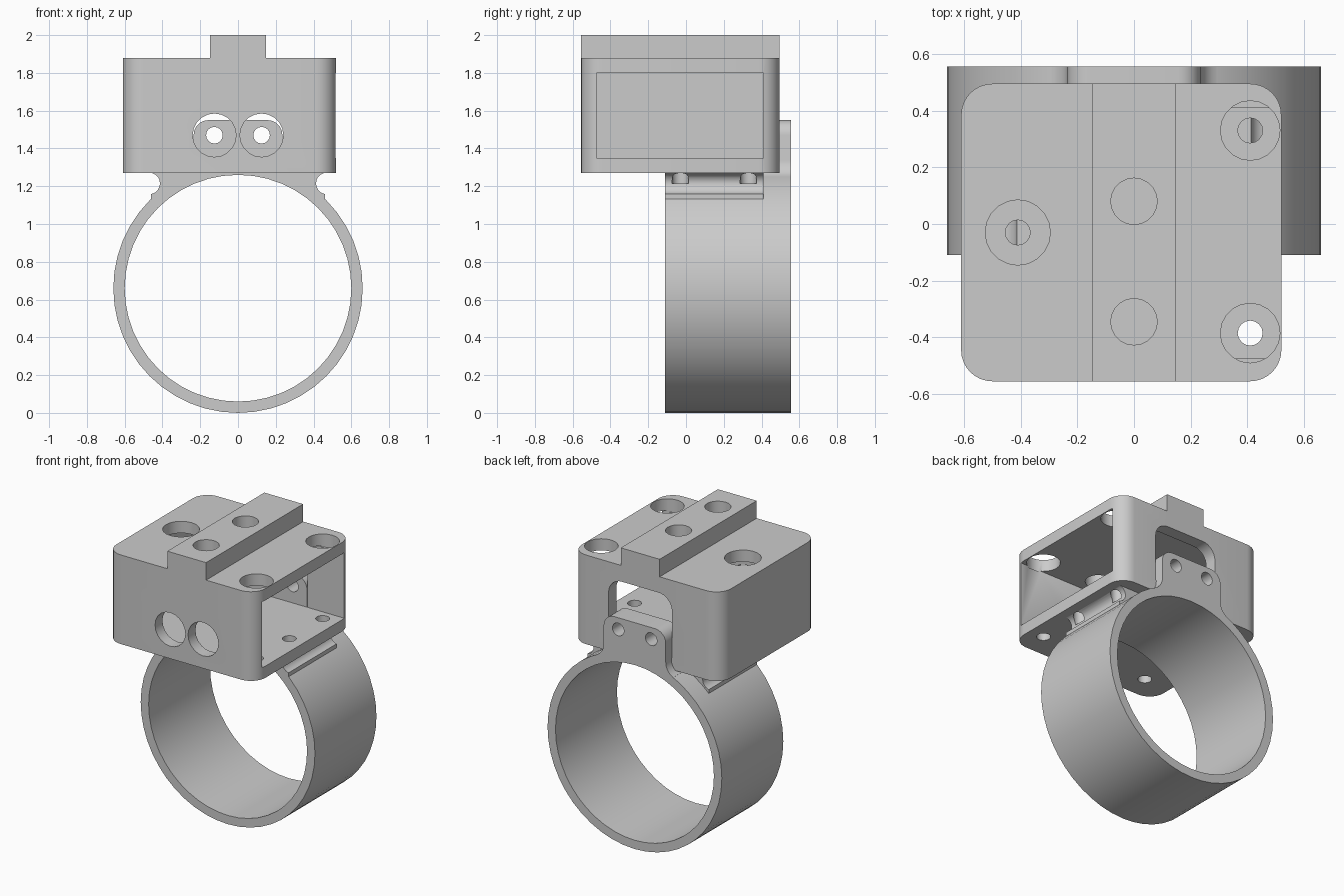
import bpy, bmesh, math
from mathutils import Vector

if "Cube" in bpy.data.objects:
    bpy.data.objects.remove(bpy.data.objects["Cube"], do_unlink=True)

grey = bpy.data.materials.new("plain grey")
grey.use_nodes = True
grey.diffuse_color = (0.6, 0.6, 0.6, 1)
grey.node_tree.nodes["Principled BSDF"].inputs["Base Color"].default_value = (0.6, 0.6, 0.6, 1)


def arc(cx, cy, r, start, end, n=8):
    """Points on an arc, angles in degrees."""
    angles = [math.radians(start + (end - start) * i / n) for i in range(n + 1)]
    return [(cx + r * math.cos(a), cy + r * math.sin(a)) for a in angles]


def circle(cx, cy, r, n=20):
    return arc(cx, cy, r, 0, 360, n)[:-1]


def rounded(x0, x1, y0, y1, r):
    return (arc(x1 - r, y1 - r, r, 0, 90) + arc(x0 + r, y1 - r, r, 90, 180)
            + arc(x0 + r, y0 + r, r, 180, 270) + arc(x1 - r, y0 + r, r, 270, 360))


def rect(x0, x1, y0, y1):
    return [(x0, y0), (x1, y0), (x1, y1), (x0, y1)]


def prism(name, points, a, b, axis="z"):
    """Extrude a profile from a to b: (x, y) along z, or (x, z) along y."""
    place = (lambda p, d: (p[0], p[1], d)) if axis == "z" else (lambda p, d: (p[0], d, p[1]))
    bm = bmesh.new()
    face = bm.faces.new([bm.verts.new(place(p, a)) for p in points])
    new = bmesh.ops.extrude_face_region(bm, geom=[face])["geom"]
    step = Vector(place((0, 0), b - a))
    bmesh.ops.translate(bm, vec=step, verts=[v for v in new if isinstance(v, bmesh.types.BMVert)])
    bmesh.ops.recalc_face_normals(bm, faces=bm.faces[:])
    mesh = bpy.data.meshes.new(name)
    bm.to_mesh(mesh)
    bm.free()
    mesh.materials.append(grey)
    obj = bpy.data.objects.new(name, mesh)
    bpy.context.collection.objects.link(obj)
    return obj


def combine(obj, points, a, b, axis="z", mode="DIFFERENCE"):
    """Cut or add a prism and apply the result."""
    tool = prism("cutter", points, a, b, axis)
    tool.hide_render = True
    bpy.context.view_layer.objects.active = obj
    mod = obj.modifiers.new("shape", "BOOLEAN")
    mod.operation, mod.solver, mod.object = mode, "EXACT", tool
    bpy.ops.object.modifier_apply(modifier=mod.name)
    bpy.data.objects.remove(tool, do_unlink=True)


# Housing: rounded block with a top rail, hollow and open on one side
FRONT, BACK, BASE, TOP = -0.555, 0.495, 1.27, 1.88
FLOOR, CEILING = 1.35, 1.80
housing = prism("housing", rounded(-0.61, 0.52, FRONT, BACK, 0.11), BASE, TOP)
combine(housing, rect(-0.147, 0.147, FRONT, BACK), 1.84, 2.0, mode="UNION")
combine(housing, rect(-0.53, 0.7, FLOOR, CEILING), -0.475, 0.41, "y")

# Back opening behind the tab
opening = ([(-0.24, FLOOR), (0.24, FLOOR)] + arc(0.14, 1.67, 0.1, 0, 90)
           + arc(-0.14, 1.67, 0.1, 90, 180))
combine(housing, opening, 0.3, 0.7, "y")

# Access holes in the roof and front wall
for x, y, r in [(0.41, 0.33, 0.105), (0.41, -0.385, 0.105), (-0.41, -0.03, 0.115),
                (0, 0.08, 0.082), (0, -0.345, 0.082)]:
    combine(housing, circle(x, y, r), 1.79, 2.1)
for x in (-0.125, 0.125):
    combine(housing, circle(x, 1.47, 0.115), -0.7, -0.4, "y")

# Saddle between housing and ring, with scooped sides
MID = 0.66
saddle = prism("saddle", rect(-0.46, 0.46, 1.13, 1.3), -0.11, 0.41, "y")
combine(saddle, circle(0, MID, 0.63, 48), -0.5, 0.8, "y")
for side in (-1, 1):
    combine(saddle, circle(side * 0.47, 1.215, 0.057), -0.5, 0.8, "y")

# Bolt holes through the floor and into the saddle
for x in (-0.41, 0.41):
    for y in (-0.385, -0.03, 0.33):
        for part in (housing, saddle):
            if part is housing or y > -0.1:
                combine(part, circle(x, y, 0.044, 16), 1.215, 1.4)

# Ring
ring = prism("ring", circle(0, MID, 0.66, 48), -0.11, 0.555, "y")
combine(ring, circle(0, MID, 0.60, 48), -0.5, 0.8, "y")

# Tab rising from the ring, with flared foot and two bolt holes
half = arc(0.335, 1.342, 0.1, 244, 180) + arc(0.155, 1.47, 0.08, 0, 90)
tab_profile = half + [(-x, z) for x, z in reversed(half)] + arc(0, MID, 0.63, 116, 64, 12)
tab = prism("tab", tab_profile, 0.41, 0.555, "y")
for x in (-0.125, 0.125):
    combine(tab, circle(x, 1.47, 0.044, 16), 0.3, 0.7, "y")

# Smooth curved walls, keep edges sharp
for part in (housing, saddle, ring, tab):
    bpy.ops.object.select_all(action="DESELECT")
    part.select_set(True)
    bpy.context.view_layer.objects.active = part
    bpy.ops.object.shade_smooth_by_angle(angle=math.radians(30))
